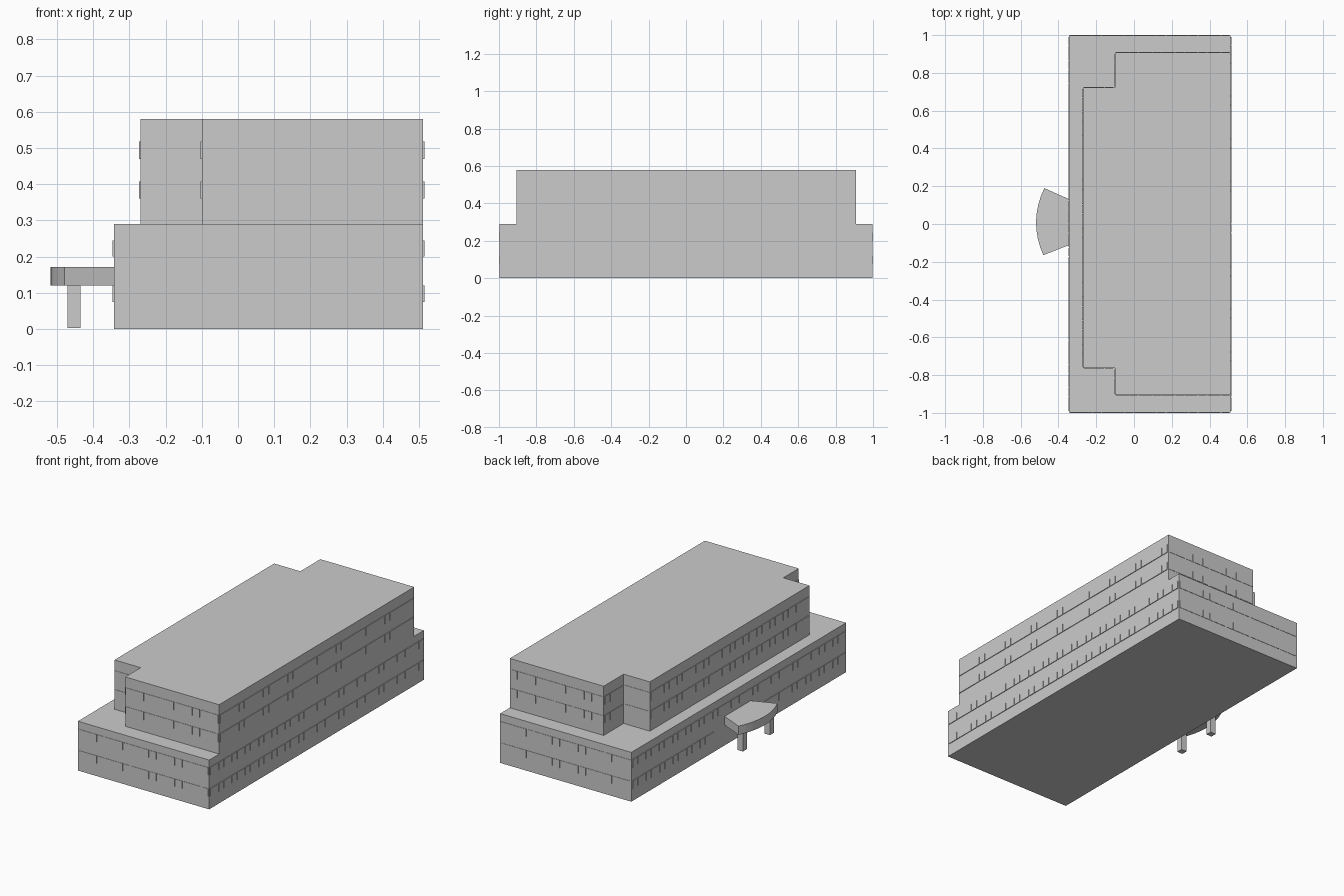
import bpy, bmesh, math

if "Cube" in bpy.data.objects:
    bpy.data.objects.remove(bpy.data.objects["Cube"])


def finish(name, bm):
    bmesh.ops.recalc_face_normals(bm, faces=bm.faces)
    mesh = bpy.data.meshes.new(name)
    bm.to_mesh(mesh)
    bm.free()
    obj = bpy.data.objects.new(name, mesh)
    bpy.context.collection.objects.link(obj)
    return obj


def add_prism(bm, outline, z0, z1):
    base = [bm.verts.new((x, y, z0)) for x, y in outline]
    face = bm.faces.new(base)
    ext = bmesh.ops.extrude_face_region(bm, geom=[face])
    for v in ext["geom"]:
        if isinstance(v, bmesh.types.BMVert):
            v.co.z = z1
    # keep the bottom cap closed
    if not any(all(abs(v.co.z - z0) < 1e-6 for v in f.verts) and
               set(f.verts) == set(base) for f in bm.faces):
        bm.faces.new(base)


def prism(name, outline, z0, z1):
    bm = bmesh.new()
    add_prism(bm, outline, z0, z1)
    return finish(name, bm)


def box_outline(x0, x1, y0, y1):
    return [(x0, y0), (x1, y0), (x1, y1), (x0, y1)]


def window_row(name, axis, wall, sign, spans, levels, bays, out):
    """Bands of panes on one wall: each bay is a wide pane and a narrow one."""
    gap, narrow, inset = 0.004, 0.044, 0.003
    bm = bmesh.new()
    lo, hi = sorted((wall - sign * inset, wall + sign * out))
    for (a, b), n in zip(spans, bays):
        pitch = (b - a) / n
        for z0, z1 in levels:
            for i in range(n):
                s = a + i * pitch
                split = s + pitch - narrow - gap
                for p, q in ((s, split - gap), (split, s + pitch - gap)):
                    if axis == "x":
                        add_prism(bm, box_outline(lo, hi, p, q), z0, z1)
                    else:
                        add_prism(bm, box_outline(p, q, lo, hi), z0, z1)
    return finish(name, bm)


# Main masses
prism("lower_block", box_outline(-0.343, 0.511, -0.998, 0.998), 0, 0.29)
prism("upper_block", [(0.511, -0.905), (0.511, 0.908), (-0.1, 0.908),
                      (-0.1, 0.722), (-0.27, 0.722), (-0.27, -0.762),
                      (-0.1, -0.762), (-0.1, -0.905)], 0.29, 0.58)

# Window bands, floor by floor
F1, F2, F3, F4 = (0.075, 0.12), (0.2, 0.245), (0.36, 0.407), (0.47, 0.518)
window_row("right_lower_windows", "x", 0.511, 1, [(-0.99, 0.994)], [F1, F2], [16], 0.004)
window_row("right_upper_windows", "x", 0.511, 1, [(-0.9, 0.904)], [F3, F4], [8], 0.004)
window_row("left_ground_windows", "x", -0.343, -1,
           [(-0.99, -0.24), (0.24, 0.994)], [F1], [6, 6], 0.004)
window_row("left_first_windows", "x", -0.343, -1, [(-0.99, 0.994)], [F2], [16], 0.004)
window_row("left_upper_windows", "x", -0.27, -1, [(-0.755, 0.72)], [F3, F4], [12], 0.004)
window_row("left_recess_windows", "x", -0.1, -1,
           [(-0.9, -0.765), (0.728, 0.904)], [F3, F4], [1, 1], 0.004)
for side, label, upper, step in ((-1, "front", 0.905, 0.762), (1, "back", 0.908, 0.722)):
    window_row(label + "_lower_windows", "y", side * 0.998, side,
               [(-0.338, 0.51)], [F1, F2], [5], 0.002)
    window_row(label + "_upper_windows", "y", side * upper, side,
               [(-0.096, 0.51)], [F3, F4], [5], 0.002)
    window_row(label + "_step_windows", "y", side * step, side,
               [(-0.266, -0.106)], [F3, F4], [1], 0.002)

# Entrance canopy with a curved front edge through three measured points
top, bottom = (-0.475, 0.19), (-0.48, -0.165)
arc = []
for i in range(9):
    t = i / 8
    x = top[0] + (bottom[0] - top[0]) * t - 0.041 * 4 * t * (1 - t)
    arc.append((x, top[1] + (bottom[1] - top[1]) * t))
prism("entrance_canopy", [(-0.34, 0.13)] + arc + [(-0.34, -0.11)], 0.12, 0.171)

# Canopy columns
for i, y in enumerate((-0.126, 0.126)):
    prism("canopy_column_%d" % (i + 1),
          box_outline(-0.471, -0.435, y - 0.018, y + 0.018), 0.003, 0.125)
